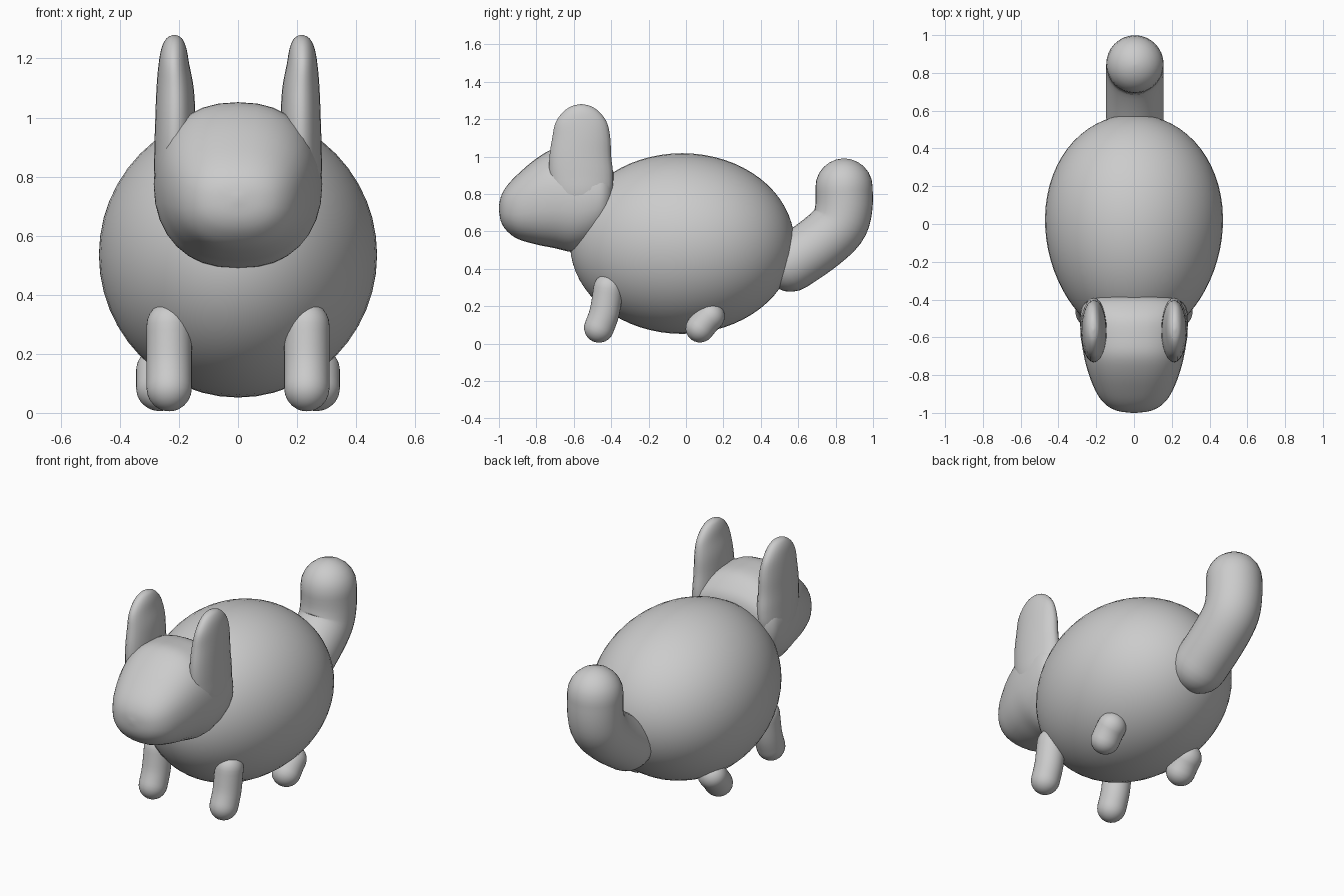
import bpy, bmesh, math
from mathutils import Vector

if "Cube" in bpy.data.objects:
    bpy.data.objects.remove(bpy.data.objects["Cube"])


def smooth_stations(pts, steps=4):
    """Catmull-Rom interpolation of station tuples."""
    pts = [Vector(p) for p in pts]
    out = []
    for i in range(len(pts) - 1):
        a, b = pts[max(i - 1, 0)], pts[i]
        c, d = pts[i + 1], pts[min(i + 2, len(pts) - 1)]
        for k in range(steps):
            t = k / steps
            out.append(0.5 * (2 * b + (c - a) * t + (2 * a - 5 * b + 4 * c - d) * t * t
                              + (3 * b - a - 3 * c + d) * t ** 3))
    out.append(pts[-1])
    return out


def loft(name, rings, power=2.0, sides=32, mirror=False):
    """Skin rings given as (centre, rx, r, v): rx along x, r along v."""
    bm = bmesh.new()
    loops = []
    for centre, rx, r, v in rings:
        loop = []
        for k in range(sides):
            a = 2 * math.pi * k / sides
            c, s = math.cos(a), math.sin(a)
            px = math.copysign(abs(c) ** (2 / power), c) * rx
            pv = math.copysign(abs(s) ** (2 / power), s) * r
            loop.append(bm.verts.new(centre + Vector((px, 0, 0)) + v * pv))
        loops.append(loop)
    for a, b in zip(loops, loops[1:]):
        for k in range(sides):
            j = (k + 1) % sides
            bm.faces.new((a[k], a[j], b[j], b[k]))
    bm.faces.new(loops[0])
    bm.faces.new(loops[-1])
    bmesh.ops.recalc_face_normals(bm, faces=bm.faces)
    for f in bm.faces:
        f.smooth = True
    mesh = bpy.data.meshes.new(name)
    bm.to_mesh(mesh)
    bm.free()
    ob = bpy.data.objects.new(name, mesh)
    bpy.context.collection.objects.link(ob)
    if mirror:
        ob.modifiers.new("Mirror", 'MIRROR').use_axis = (True, False, False)
    return ob


def capsule(name, x, path, rx, r, mirror=False):
    """Round-ended tube along a (y, z) path."""
    pts = [Vector((x, p[0], p[1])) for p in smooth_stations([(y, z, 0) for y, z in path])]
    tang = [(pts[min(i + 1, len(pts) - 1)] - pts[max(i - 1, 0)]).normalized()
            for i in range(len(pts))]
    side = lambda t: Vector((0, -t.z, t.y))
    angles = [math.radians(a) for a in (88, 75, 60, 45, 30, 15)]
    rings = [(pts[0] - tang[0] * r * math.sin(a), rx * math.cos(a), r * math.cos(a), side(tang[0]))
             for a in angles]
    rings += [(p, rx, r, side(t)) for p, t in zip(pts, tang)]
    rings += [(pts[-1] + tang[-1] * r * math.sin(a), rx * math.cos(a), r * math.cos(a), side(tang[-1]))
              for a in reversed(angles)]
    return loft(name, rings, mirror=mirror)


UP, BACK = Vector((0, 0, 1)), Vector((0, 1, 0))

# Egg-shaped body, slightly narrower toward the chest
body = []
for i in range(33):
    a = math.pi * (0.01 + 0.98 * i / 32)
    c, s = math.cos(a), math.sin(a)
    body.append((Vector((0, -0.02 - 0.6 * c, 0.535)),
                 0.47 * s * (1 - 0.07 * c), 0.483 * s, UP))
loft("body", body, sides=48)

# Head: stations of y, bottom z, top z, half width
head = [(-1.0, 0.715, 0.735, 0.01), (-0.99, 0.655, 0.785, 0.085), (-0.96, 0.605, 0.84, 0.145),
        (-0.9, 0.56, 0.905, 0.195), (-0.8, 0.53, 0.99, 0.238), (-0.7, 0.51, 1.045, 0.265),
        (-0.6, 0.49, 1.05, 0.28), (-0.5, 0.52, 1.035, 0.285), (-0.43, 0.59, 0.985, 0.27),
        (-0.39, 0.67, 0.925, 0.2), (-0.375, 0.78, 0.82, 0.02)]
loft("head", [(Vector((0, y, (lo + hi) / 2)), w, (hi - lo) / 2, UP)
              for y, lo, hi, w in smooth_stations(head)], power=2.3)

# Ears: stations of z, centre x, centre y, half width, half depth
ear = [(0.68, 0.21, -0.56, 0.05, 0.10), (0.8, 0.215, -0.555, 0.068, 0.155),
       (0.9, 0.213, -0.56, 0.07, 0.17), (1.0, 0.212, -0.565, 0.068, 0.165),
       (1.1, 0.213, -0.56, 0.063, 0.155), (1.18, 0.217, -0.56, 0.052, 0.138),
       (1.235, 0.217, -0.56, 0.042, 0.1), (1.268, 0.216, -0.56, 0.026, 0.055),
       (1.28, 0.215, -0.56, 0.004, 0.006)]
loft("ears", [(Vector((x, y, z)), w, d, BACK)
              for z, x, y, w, d in smooth_stations(ear)], sides=24, mirror=True)

# Stubby legs with paws turned slightly forward
capsule("front_legs", 0.233, [(-0.415, 0.295), (-0.435, 0.17), (-0.465, 0.085)],
        0.077, 0.08, mirror=True)
capsule("back_legs", 0.265, [(0.13, 0.145), (0.105, 0.12), (0.075, 0.083)],
        0.08, 0.077, mirror=True)

# Upturned tail
capsule("tail", 0.005, [(0.56, 0.43), (0.7, 0.525), (0.81, 0.625), (0.843, 0.72), (0.845, 0.837)],
        0.152, 0.153)
